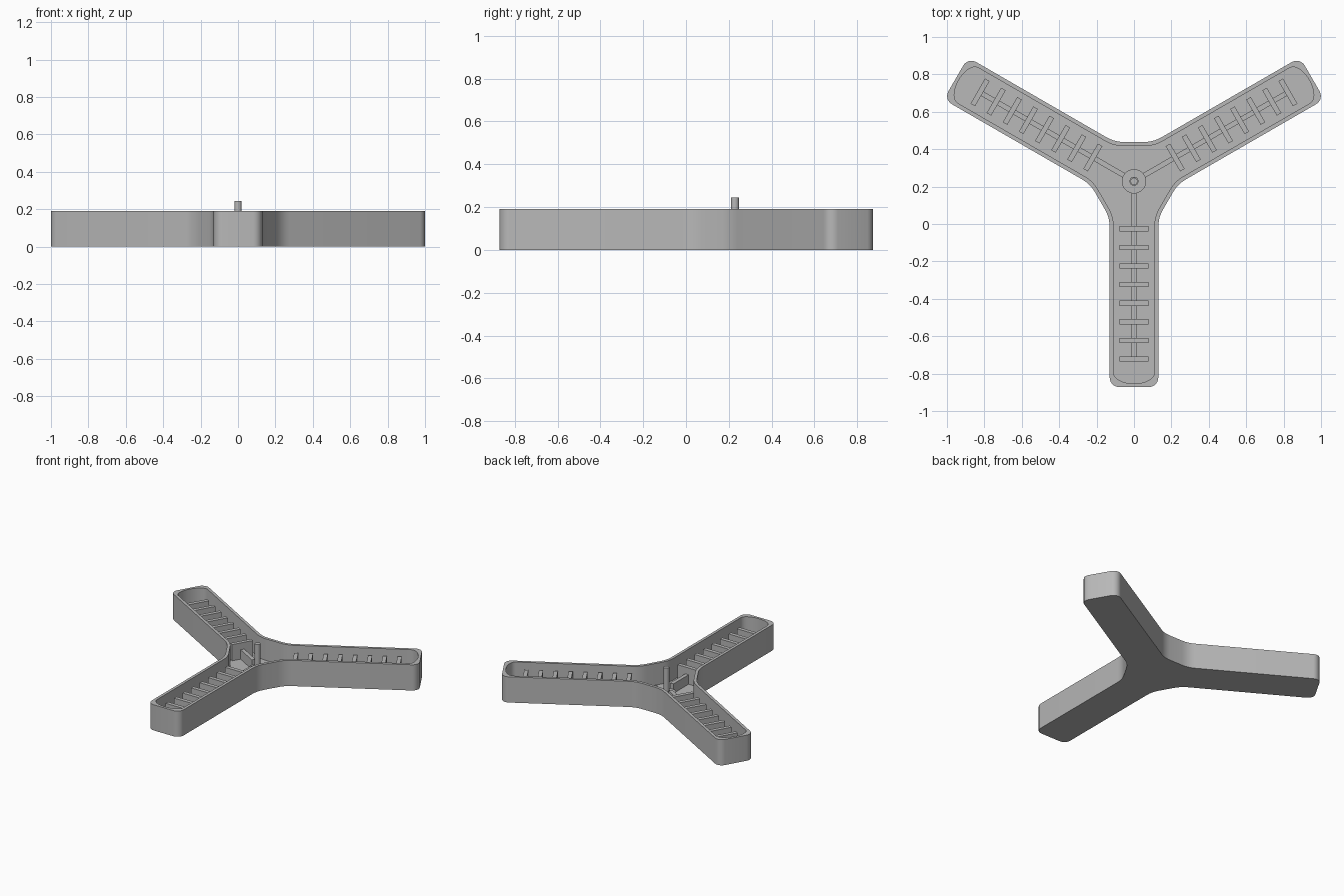
import bpy, bmesh
from math import sin, cos, pi, radians, sqrt
from mathutils import Matrix, Vector

cube = bpy.data.objects.get("Cube")
if cube:
    bpy.data.objects.remove(cube, do_unlink=True)

HUB = Vector((0, 0.2285, 0))
HEIGHT, FLOOR = 0.19, 0.03
ARM_ANGLES = [radians(a) for a in (-90, 30, 150)]

grey = bpy.data.materials.new("plain_grey")
grey.use_nodes = True
colour = (0.48, 0.48, 0.48, 1)
grey.diffuse_color = colour
grey.node_tree.nodes["Principled BSDF"].inputs["Base Color"].default_value = colour


def finish(name, bm):
    bmesh.ops.recalc_face_normals(bm, faces=bm.faces)
    mesh = bpy.data.meshes.new(name)
    bm.to_mesh(mesh)
    bm.free()
    mesh.materials.append(grey)
    obj = bpy.data.objects.new(name, mesh)
    bpy.context.collection.objects.link(obj)
    bpy.ops.object.select_all(action='DESELECT')
    obj.select_set(True)
    bpy.context.view_layer.objects.active = obj
    bpy.ops.object.shade_smooth_by_angle(angle=radians(35))
    return obj


def hub_fillet(half, flat, t=0.05, steps=5):
    """Curve from the arm side round to the flat between two arms."""
    corner = Vector((2 * flat - sqrt(3) * half, half))
    a = corner + Vector((t, 0))
    b = corner + Vector((-cos(pi / 6), sin(pi / 6))) * t
    return [a * (1 - u) ** 2 + corner * 2 * u * (1 - u) + b * u * u
            for u in (i / steps for i in range(steps + 1))]


def outline(half, flat, tip):
    """Closed three-armed outline; tip is the upper half of the arm end."""
    side = tip + hub_fillet(half, flat)
    arm = [Vector((p.x, -p.y)) for p in reversed(side)] + side
    return [Matrix.Rotation(a, 3, 'Z') @ p.to_3d() + HUB
            for a in ARM_ANGLES for p in arm]


def quarter(cx, cy, rx, ry, first, steps=7):
    angles = [first + (pi / 2 - first) * i / (steps - 1) for i in range(steps)]
    return [Vector((cx + rx * cos(a), cy + ry * sin(a))) for a in angles]


# Tray: walls, rim and recessed floor
outer = outline(0.13, 0.21, quarter(1.05, 0.08, 0.05, 0.05, 0))
inner = outline(0.109, 0.189, quarter(1.025, 0, 0.057, 0.109, pi / 26))
bm = bmesh.new()
rings = [[bm.verts.new((p.x, p.y, z)) for p in loop]
         for loop, z in ((outer, 0), (outer, HEIGHT), (inner, HEIGHT), (inner, FLOOR))]
count = len(outer)
for low, high in zip(rings, rings[1:]):
    for i in range(count):
        j = (i + 1) % count
        bm.faces.new((low[i], low[j], high[j], high[i]))
bm.faces.new(list(reversed(rings[0])))
bm.faces.new(rings[3])
finish("tray", bm)


def box(name, angle, d0, d1, half, top):
    """Upright block on the tray floor, placed along one arm."""
    bm = bmesh.new()
    bmesh.ops.create_cube(bm, size=1)
    height = top - FLOOR + 0.005
    place = (Matrix.Translation(HUB) @ Matrix.Rotation(angle, 4, 'Z')
             @ Matrix.Translation(((d0 + d1) / 2, 0, top - height / 2))
             @ Matrix.Diagonal((d1 - d0, 2 * half, height, 1)))
    bm.transform(place)
    finish(name, bm)


# Ribs and central rail in each arm
for side, angle in zip(("front", "left", "right"), ARM_ANGLES):
    box(f"{side}_rail", angle, 0.062, 0.95, 0.0135, 0.10)
    for i in range(8):
        d = 0.254 + 0.0995 * i
        box(f"{side}_rib_{i + 1}", angle, d - 0.014, d + 0.014, 0.0775, 0.15)


def cylinder(name, radius, z0, z1, sides=32):
    bm = bmesh.new()
    bmesh.ops.create_cone(bm, cap_ends=True, segments=sides,
                          radius1=radius, radius2=radius, depth=z1 - z0)
    bm.transform(Matrix.Translation(HUB + Vector((0, 0, (z0 + z1) / 2))))
    finish(name, bm)


# Hub boss and upright pin
cylinder("hub_boss", 0.065, FLOOR - 0.005, 0.06)
cylinder("pin_collar", 0.024, 0.055, 0.07)
cylinder("centre_pin", 0.019, 0.055, 0.245)
